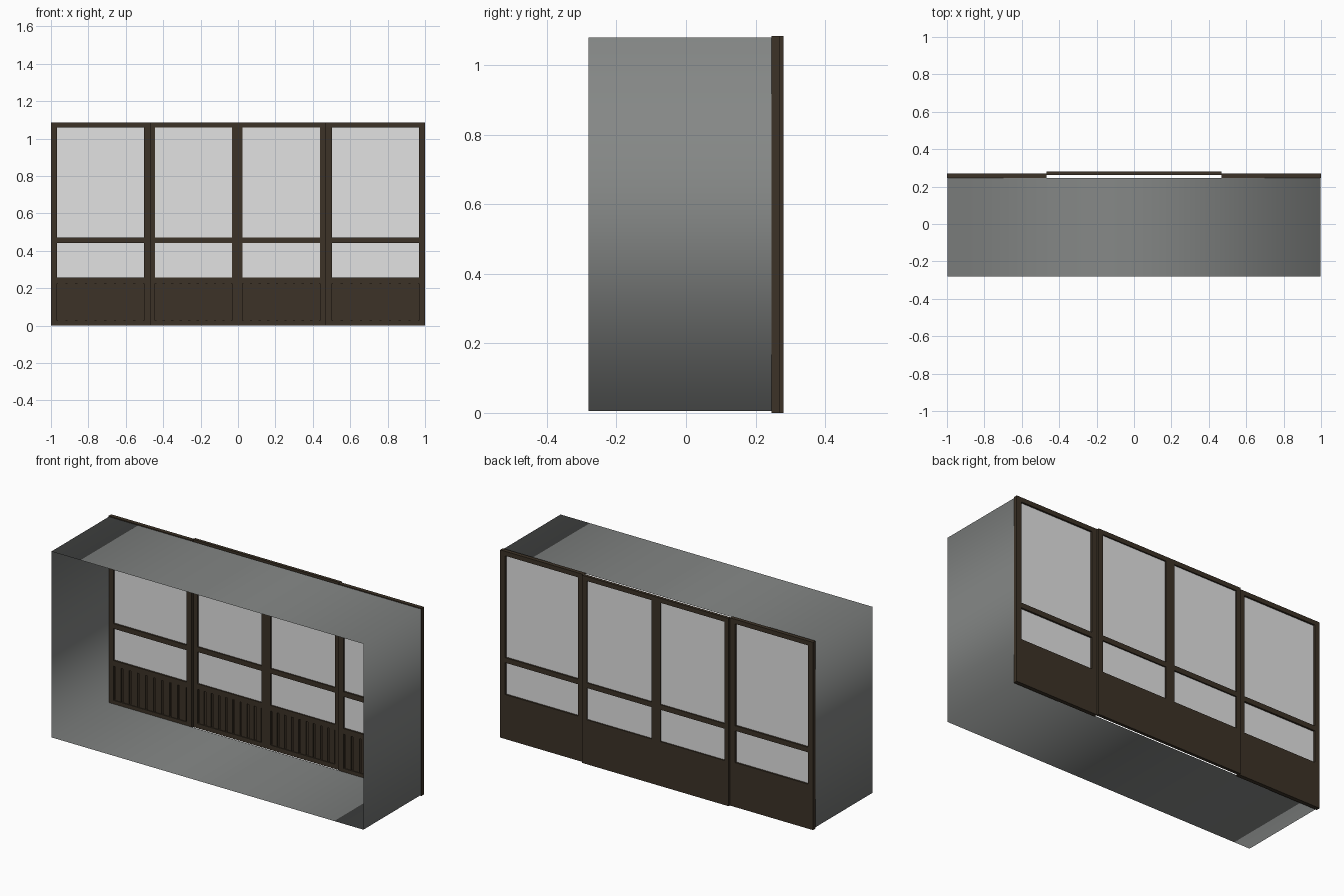
import bpy, bmesh

if "Cube" in bpy.data.objects:
    bpy.data.objects.remove(bpy.data.objects["Cube"])

def material(name, rgb):
    m = bpy.data.materials.new(name)
    m.diffuse_color = (*rgb, 1)
    m.use_nodes = True
    m.node_tree.nodes["Principled BSDF"].inputs["Base Color"].default_value = m.diffuse_color
    return m

WOOD = material("dark brown wood", (0.045, 0.032, 0.020))
GLASS = material("pale grey glass", (0.76, 0.76, 0.76))
GREY = material("grey wall", (0.235, 0.245, 0.24))

def finish(name, bm, mat):
    me = bpy.data.meshes.new(name)
    bm.to_mesh(me)
    bm.free()
    me.materials.append(mat)
    ob = bpy.data.objects.new(name, me)
    bpy.context.collection.objects.link(ob)
    return ob

def add_box(bm, x0, x1, y0, y1, z0, z1):
    vs = bmesh.ops.create_cube(bm, size=1)["verts"]
    for v in vs:
        v.co = (x1 if v.co.x > 0 else x0, y1 if v.co.y > 0 else y0, z1 if v.co.z > 0 else z0)

H = 1.085

def door(label, x0, x1, left, right, y0, y1, boards=9):
    a, b = x0 + left, x1 - right
    # stiles and rails
    bm = bmesh.new()
    add_box(bm, x0, a, y0, y1, 0, H)
    add_box(bm, b, x1, y0, y1, 0, H)
    for z0, z1 in ((0, 0.027), (0.225, 0.257), (0.441, 0.470), (1.059, H)):
        add_box(bm, a, b, y0, y1, z0, z1)
    finish(label + "_frame", bm, WOOD)
    # lower panel, flush at the back, with vertical boards in front
    bm = bmesh.new()
    add_box(bm, a, b, y0 + 0.010, y1, 0.027, 0.225)
    finish(label + "_lower_panel", bm, WOOD)
    bm = bmesh.new()
    step, gap = (b - a) / boards, 0.012
    for i in range(boards):
        add_box(bm, a + i * step + gap / 2, a + (i + 1) * step - gap / 2,
                y0 + 0.004, y0 + 0.0101, 0.027, 0.225)
    finish(label + "_boards", bm, WOOD)
    # glass sheets
    bm = bmesh.new()
    yc = (y0 + y1) / 2
    for z0, z1 in ((0.257, 0.441), (0.470, 1.059)):
        add_box(bm, a, b, yc - 0.001, yc + 0.001, z0, z1)
    finish(label + "_glass", bm, GLASS)

# outer doors sit in front of the two middle doors
door("left_outer_door", -1.0, -0.469, 0.032, 0.034, 0.246, 0.269)
door("right_outer_door", 0.469, 1.0, 0.034, 0.032, 0.246, 0.269)
door("left_middle_door", -0.469, -0.002, 0.026, 0.030, 0.262, 0.280)
door("right_middle_door", -0.002, 0.469, 0.026, 0.031, 0.262, 0.280)

# open wall sleeve: thin skin, smooth round the corners
bm = bmesh.new()
corners = [(-0.998, 0.006), (0.998, 0.006), (0.998, 1.08), (-0.998, 1.08)]
front = [bm.verts.new((x, -0.28, z)) for x, z in corners]
back = [bm.verts.new((x, 0.247, z)) for x, z in corners]
for i in range(4):
    j = (i + 1) % 4
    f = bm.faces.new((front[i], front[j], back[j], back[i]))
    f.smooth = True
bmesh.ops.recalc_face_normals(bm, faces=bm.faces)
finish("wall_sleeve", bm, GREY)
